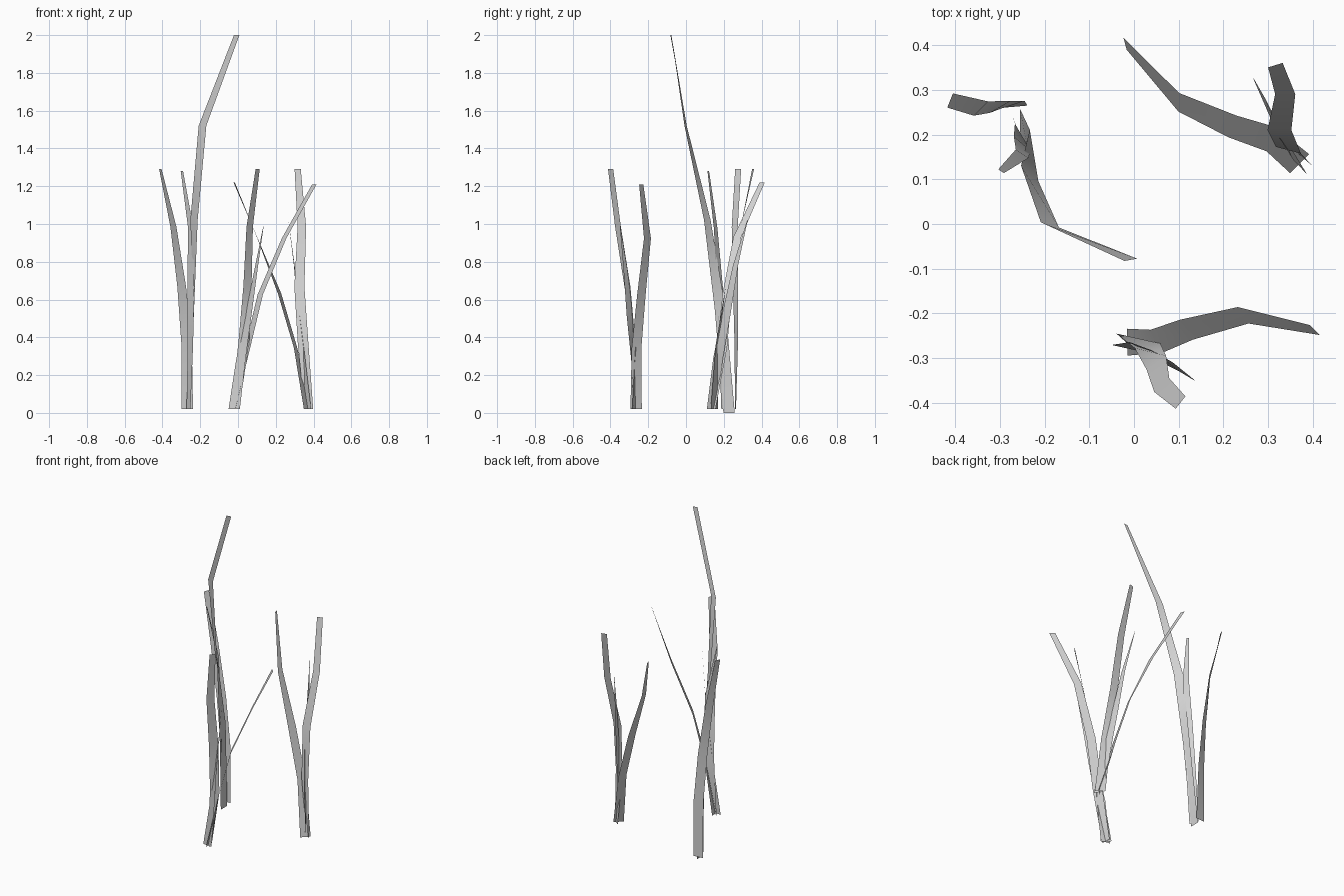
import bpy
from math import cos, sin, radians
from mathutils import Vector

default_cube = bpy.data.objects.get("Cube")
if default_cube:
    bpy.data.objects.remove(default_cube, do_unlink=True)

# Single pale grey material shared by all blades
grey = bpy.data.materials.new("pale_grey")
grey.use_nodes = True
colour = (0.65, 0.65, 0.65, 1)
grey.diffuse_color = colour
grey.node_tree.nodes["Principled BSDF"].inputs["Base Color"].default_value = colour

# Relative height of each row of a blade
LEVELS = (0, 0.27, 0.51, 0.76, 1)
BASE_WIDTH = 0.06


def make_blade(name, bottom, top, tip_width, spine):
    """Flat ribbon; each spine row holds x, y and the heading of its width in degrees."""
    verts = []
    for level, (x, y, heading) in zip(LEVELS, spine):
        centre = Vector((x, y, bottom + (top - bottom) * level))
        width = tip_width + (BASE_WIDTH - tip_width) * (1 - level ** 2)
        angle = radians(heading)
        half = Vector((cos(angle), sin(angle), 0)) * width / 2
        verts += [centre - half, centre + half]
    faces = [(i, i + 1, i + 3, i + 2) for i in range(0, len(verts) - 2, 2)]
    mesh = bpy.data.meshes.new(name)
    mesh.from_pydata(verts, [], faces)
    mesh.materials.append(grey)
    mesh.shade_smooth()
    blade = bpy.data.objects.new(name, mesh)
    bpy.context.scene.collection.objects.link(blade)
    return blade


# Left rear tuft
make_blade("left_tuft_long_blade", 0.02, 1.22, 0.028,
           [(.37, .135, 45), (.305, .19, 72), (.22, .218, 70), (.1, .272, 88), (-.02, .403, 105)])
make_blade("left_tuft_upright_blade", 0.02, 1.29, 0.034,
           [(.375, .15, -40), (.345, .165, -15), (.325, .21, 0), (.338, .29, 0), (.316, .355, 17)])
make_blade("left_tuft_pointed_blade", 0.02, 1.02, 0.003,
           [(.37, .135, 125), (.345, .17, 112), (.32, .215, 102), (.298, .262, 98), (.267, .325, 98)])

# Right rear tuft with the tallest blade
make_blade("right_tuft_tall_blade", 0, 2, 0.029,
           [(-.255, .228, -90), (-.234, .182, -92), (-.233, .113, -42), (-.188, -.002, -16), (-.007, -.08, 10)])
make_blade("right_tuft_outer_blade", 0.02, 1.29, 0.034,
           [(-.268, .262, 5), (-.272, .266, 18), (-.298, .262, 30), (-.342, .258, 45), (-.411, .276, 68)])
make_blade("right_tuft_inner_blade", 0.02, 1.28, 0.015,
           [(-.262, .215, 110), (-.252, .2, 120), (-.25, .18, 140), (-.25, .157, 146), (-.297, .118, 146)])

# Front tuft
make_blade("front_tuft_long_blade", 0.02, 1.21, 0.032,
           [(-.015, -.264, -88), (.05, -.262, -62), (.118, -.236, -58), (.244, -.204, -57), (.404, -.237, -44)])
make_blade("front_tuft_upright_blade", 0.02, 1.29, 0.035,
           [(-.017, -.265, -42), (.03, -.272, 10), (.05, -.31, 36), (.062, -.36, 42), (.104, -.399, 52)])
make_blade("front_tuft_pointed_blade", 0.02, 0.99, 0.003,
           [(-.02, -.273, -5), (.015, -.277, -28), (.055, -.298, -45), (.095, -.32, -52), (.135, -.349, -55)])
